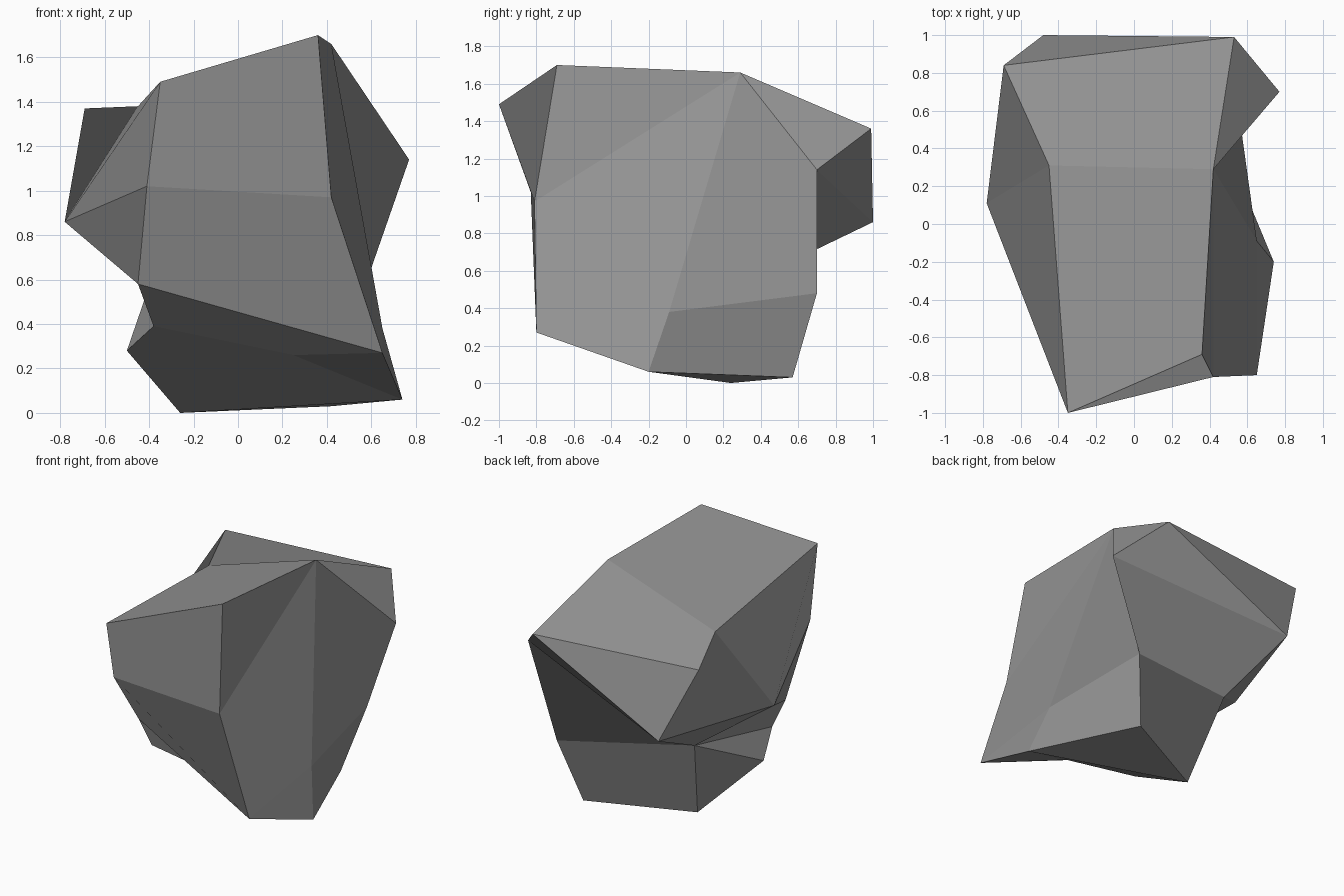
import bpy
import bmesh

# Remove the default cube only
default_cube = bpy.data.objects.get("Cube")
if default_cube:
    bpy.data.objects.remove(default_cube, do_unlink=True)


def flat_material(name, colour):
    material = bpy.data.materials.new(name)
    material.use_nodes = True
    material.diffuse_color = colour
    shader = material.node_tree.nodes["Principled BSDF"]
    shader.inputs["Base Color"].default_value = colour
    shader.inputs["Roughness"].default_value = 0.9
    return material


def faceted_solid(name, corners, facets, material):
    """Build a closed flat-shaded solid; each facet is a word of corner letters."""
    bm = bmesh.new()
    points = {letter: bm.verts.new(place) for letter, place in corners.items()}
    for word in facets.split():
        face = bm.faces.new([points[letter] for letter in word])
        face.smooth = False
    bmesh.ops.recalc_face_normals(bm, faces=bm.faces[:])
    mesh = bpy.data.meshes.new(name)
    bm.to_mesh(mesh)
    bm.free()
    mesh.materials.append(material)
    solid = bpy.data.objects.new(name, mesh)
    bpy.context.collection.objects.link(solid)
    return solid


# Corners of the chipped boulder
corners = {
    # crown
    "H": (-.35, -1, 1.49), "I": (.36, -.69, 1.7),
    "F": (.42, .29, 1.66), "E": (-.45, .31, 1.38),
    # rear ledge
    "B": (.53, .99, 1.36), "C": (-.69, .84, 1.37),
    "A": (-.48, 1, .86), "D": (.77, .7, 1.14),
    # waist
    "N": (-.41, -.83, 1.02), "J": (.42, -.81, .97),
    "G": (-.78, .11, .86), "P": (-.45, -.49, .58),
    "K": (.65, -.8, .27), "V": (.65, -.09, .38),
    "U": (.54, .7, .48), "W": (-.39, .46, .6),
    # foot
    "X": (.25, -.39, .26), "R": (-.38, -.44, .39),
    "Q": (-.5, -.17, .28), "L": (.74, -.2, .06),
    "T": (.42, .57, .03), "S": (-.26, .24, 0),
}

# Chipped planes, grouped by the side they face
top_planes = "HIFE EFBC FDB"
front_planes = "HIJN NJKP"
plus_x_planes = "IJF JKVF FVUD VUTL KVL"
minus_x_planes = "HNGE CEGA GNP"
rear_planes = "BCA BAD DAWU UTSW"
under_planes = "AGW GPW PRW WRQ WSQ PKXR KLX RXLSQ TSL"

stone_grey = flat_material("stone grey", (.3, .3, .3, 1))
facets = " ".join([top_planes, front_planes, plus_x_planes,
                   minus_x_planes, rear_planes, under_planes])
faceted_solid("boulder", corners, facets, stone_grey)
